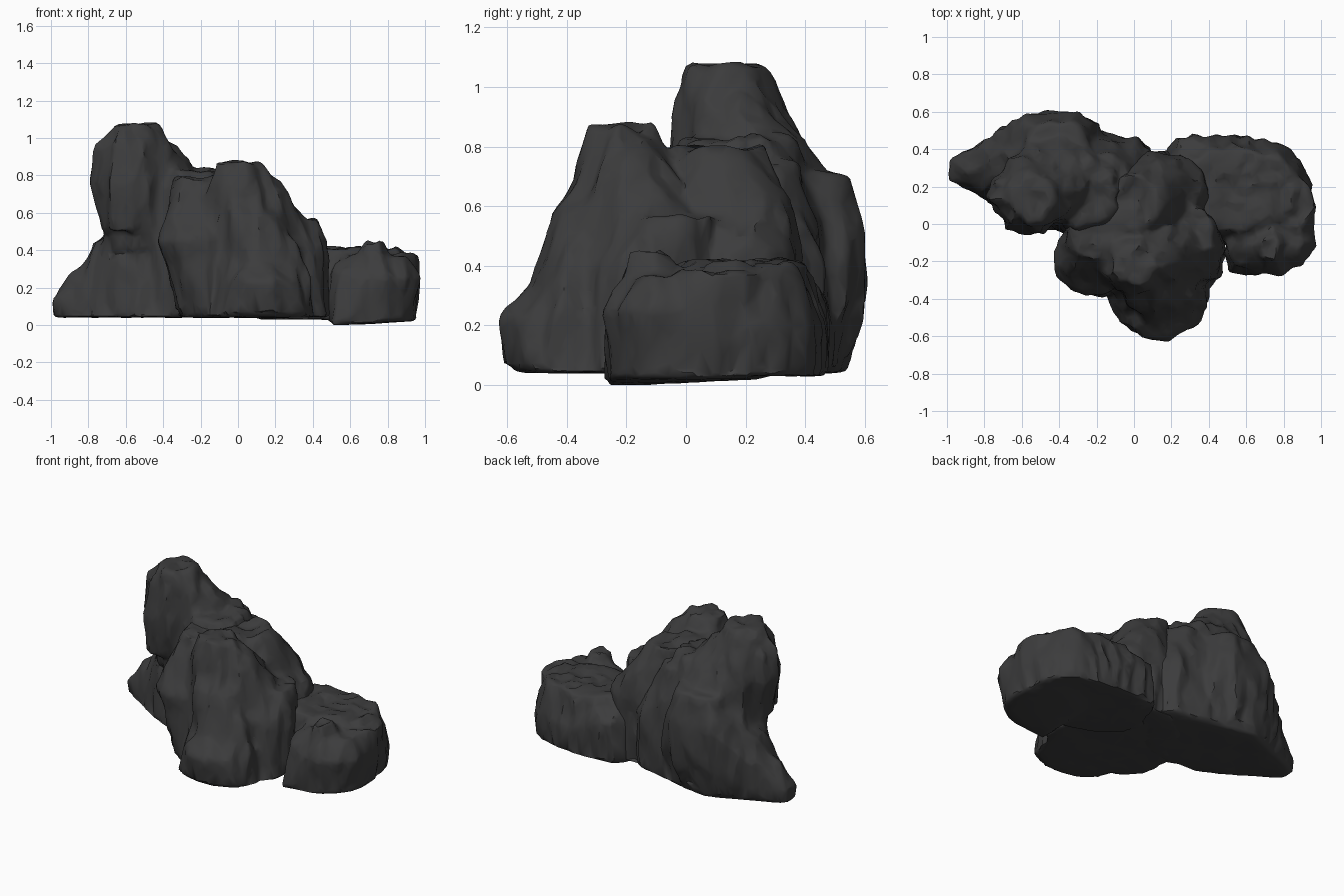
import bpy
import bmesh
import math
import random
from mathutils import Vector, noise

random.seed(4)
cube = bpy.data.objects.get("Cube")
if cube:
    bpy.data.objects.remove(cube, do_unlink=True)

# Single dark stone colour
stone = bpy.data.materials.new("dark_stone")
stone.use_nodes = True
COLOUR = (0.045, 0.045, 0.046, 1)
stone.diffuse_color = COLOUR
shader = next(n for n in stone.node_tree.nodes if n.type == 'BSDF_PRINCIPLED')
shader.inputs["Base Color"].default_value = COLOUR
shader.inputs["Roughness"].default_value = 0.9


def apply_modifier(ob, kind, **settings):
    mod = ob.modifiers.new(kind.title(), kind)
    for key, value in settings.items():
        setattr(mod, key, value)
    bpy.ops.object.modifier_apply(modifier=mod.name)


def weather(mesh):
    """Carve upright ridges and small chips, keeping the underside flat."""
    normals = [v.normal.copy() for v in mesh.vertices]
    for vert, normal in zip(mesh.vertices, normals):
        p = vert.co.copy()
        broad = noise.noise(Vector((p.x * 5, p.y * 5, p.z * 2)))
        ridge = 0.35 - abs(noise.noise(Vector((p.x * 9, p.y * 9, p.z * 2 + 7)))) * 2
        chip = noise.noise(Vector((p.x * 16, p.y * 16, p.z * 7)))
        push = broad * 0.025 + ridge * 0.018 + chip * 0.014
        if normal.z < -0.3 and p.z < 0.1:
            push *= 0.1
        vert.co = p + normal * push
        vert.co.z = max(vert.co.z, 0)


def add_boulder(bm, rings):
    """Convex lump around rings given as x, y, z, x radius, y radius."""
    verts = []
    for x, y, z, rx, ry in rings:
        for i in range(14):
            a = math.tau * i / 14
            r = random.uniform(0.96, 1.07)
            verts.append(bm.verts.new((x + rx * r * math.cos(a), y + ry * r * math.sin(a), z)))
    bmesh.ops.convex_hull(bm, input=verts)
    loose = [v for v in bm.verts if not v.link_faces]
    bmesh.ops.delete(bm, geom=loose, context='VERTS')


def rock(name, *boulders):
    """Fuse several lumps into one weathered rock."""
    bm = bmesh.new()
    for rings in boulders:
        add_boulder(bm, rings)
    bmesh.ops.recalc_face_normals(bm, faces=bm.faces[:])
    mesh = bpy.data.meshes.new(name)
    bm.to_mesh(mesh)
    bm.free()
    ob = bpy.data.objects.new(name, mesh)
    bpy.context.collection.objects.link(ob)
    bpy.ops.object.select_all(action='DESELECT')
    ob.select_set(True)
    bpy.context.view_layer.objects.active = ob
    apply_modifier(ob, 'REMESH', mode='VOXEL', voxel_size=0.016)
    apply_modifier(ob, 'SMOOTH', factor=0.5, iterations=4)
    weather(ob.data)
    apply_modifier(ob, 'DECIMATE', ratio=0.15)
    ob.data.materials.clear()
    ob.data.materials.append(stone)
    bpy.ops.object.shade_smooth_by_angle(angle=math.radians(40))


# Tall outcrop at the back: wedge skirt, overhanging head, rear slab, ridge
skirt = [
    (-0.94, 0.29, 0.04, 0.04, 0.07), (-0.94, 0.29, 0.13, 0.05, 0.07),
    (-0.43, 0.25, 0.04, 0.34, 0.28), (-0.43, 0.31, 0.28, 0.36, 0.3),
    (-0.43, 0.34, 0.5, 0.27, 0.28), (-0.4, 0.34, 0.7, 0.17, 0.21)]
head = [
    (-0.55, 0.14, 0.5, 0.18, 0.19), (-0.55, 0.15, 0.76, 0.24, 0.23),
    (-0.56, 0.14, 0.95, 0.2, 0.18), (-0.53, 0.14, 1.07, 0.12, 0.12)]
rear_slab = [
    (-0.44, 0.28, 0.4, 0.27, 0.28), (-0.46, 0.2, 0.74, 0.25, 0.24),
    (-0.42, 0.19, 0.87, 0.15, 0.16), (-0.53, 0.15, 1.03, 0.12, 0.1)]
ridge = [
    (-0.24, 0.2, 0.04, 0.3, 0.26), (-0.22, 0.18, 0.55, 0.27, 0.29),
    (-0.27, 0.16, 0.83, 0.18, 0.18)]
ridge_end = [
    (-0.02, 0.33, 0.05, 0.14, 0.12), (-0.02, 0.33, 0.4, 0.14, 0.12),
    (-0.15, 0.22, 0.75, 0.14, 0.16), (-0.3, 0.32, 0.06, 0.15, 0.2)]
rock("back_outcrop", skirt, head, rear_slab, ridge, ridge_end)

# Central crag: pinnacle, shoulders, buttress, and a foot stepping forward
pinnacle = [
    (0.08, -0.08, 0.04, 0.38, 0.32), (0.06, -0.11, 0.45, 0.39, 0.27),
    (0.02, -0.18, 0.69, 0.24, 0.18), (0, -0.22, 0.87, 0.12, 0.1)]
rear_shoulder = [
    (0.1, 0.16, 0.04, 0.32, 0.24), (0.1, 0.15, 0.45, 0.28, 0.24),
    (0.04, 0.13, 0.7, 0.17, 0.18), (0, 0.12, 0.8, 0.12, 0.15)]
left_shoulder = [
    (-0.14, -0.17, 0.04, 0.16, 0.2), (-0.22, -0.17, 0.45, 0.21, 0.2),
    (-0.2, -0.04, 0.79, 0.15, 0.15)]
buttress = [
    (0.25, -0.18, 0.04, 0.23, 0.22), (0.27, -0.14, 0.35, 0.22, 0.2),
    (0.28, -0.06, 0.57, 0.15, 0.16)]
foot = [
    (0.14, -0.38, 0.04, 0.28, 0.17), (0.15, -0.36, 0.25, 0.25, 0.16),
    (0.07, -0.32, 0.58, 0.14, 0.13), (0.04, -0.25, 0.72, 0.14, 0.1)]
toe = [
    (0.14, -0.45, 0.05, 0.24, 0.14), (0.14, -0.45, 0.22, 0.2, 0.16),
    (0.12, -0.4, 0.32, 0.18, 0.12)]
rock("central_crag", pinnacle, rear_shoulder, left_shoulder, buttress, foot, toe)

# Low boulders on the left flank
back_boulder = [
    (0.53, 0.18, 0.03, 0.41, 0.28), (0.55, 0.2, 0.2, 0.41, 0.28),
    (0.26, 0.36, 0.03, 0.09, 0.09), (0.28, 0.36, 0.3, 0.09, 0.1),
    (0.54, 0.17, 0.41, 0.34, 0.22)]
front_boulder = [
    (0.53, -0.22, 0, 0.03, 0.05), (0.73, 0, 0.02, 0.23, 0.25),
    (0.54, -0.2, 0.28, 0.03, 0.04), (0.74, 0, 0.25, 0.24, 0.27),
    (0.84, 0.13, 0.38, 0.12, 0.14), (0.73, -0.05, 0.37, 0.17, 0.16)]
spike = [
    (0.7, -0.08, 0.2, 0.19, 0.17), (0.73, -0.12, 0.45, 0.05, 0.08)]
rock("low_boulders", back_boulder, front_boulder, spike)
